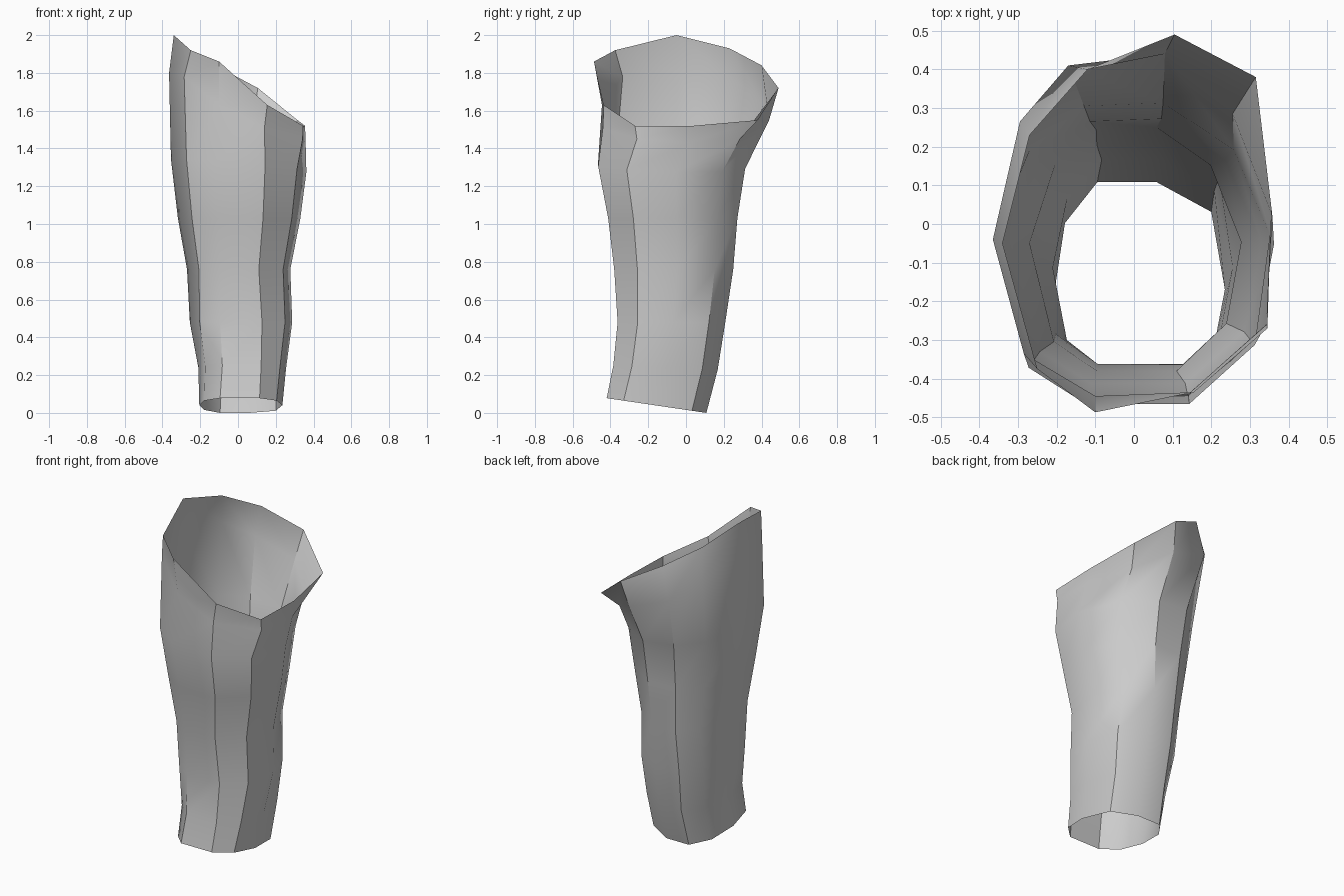
import bpy
from mathutils import Vector

# Ten-sided cross-sections in unit size: cuff (bottom) and thigh (top)
CUFF = [(-1, -.05), (-.88, .6), (-.5, 1), (.2, 1), (.84, .71),
        (1, -.05), (.86, -.66), (.45, -1), (-.5, -1), (-.88, -.66)]
THIGH = [(-1, .05), (-.76, .69), (-.37, .98), (.2, 1), (.71, .69),
         (1, .06), (.86, -.61), (.39, -1), (-.36, -1), (-.77, -.76)]

# Ring sizes: x min, x max, y min, y max, z front, z back, sideways tilt
RINGS = [
    (-.205, .235, -.42, .108, .078, .0, 0),
    (-.210, .255, -.385, .168, .25, .23, 0),
    (-.255, .287, -.362, .208, .48, .48, 0),
    (-.270, .277, -.380, .250, .76, .76, 0),
    (-.318, .330, -.412, .272, 1.03, 1.03, 0),
    (-.355, .362, -.465, .313, 1.32, 1.30, -.035),
]

# Slanted upper ring and flared rim
SHOULDER = [(-.365, -.04, 1.80), (-.295, .265, 1.75), (-.17, .41, 1.64),
            (.08, .44, 1.55), (.255, .285, 1.45), (.358, .02, 1.43),
            (.342, -.26, 1.45), (.14, -.44, 1.51), (-.10, -.445, 1.63),
            (-.285, -.335, 1.78)]
RIM = [(-.34, -.05, 2.0), (-.27, .23, 1.93), (-.12, .40, 1.84),
       (.105, .49, 1.72), (.315, .38, 1.55), (.355, .04, 1.52),
       (.345, -.27, 1.52), (.155, -.435, 1.63), (-.10, -.487, 1.86),
       (-.25, -.375, 1.92)]


def section(ring, t):
    x0, x1, y0, y1, zf, zb, tilt = ring
    points = []
    for a, b in zip(CUFF, THIGH):
        u, v = Vector(a).lerp(Vector(b), t)
        points.append(((x0 + x1) / 2 + u * (x1 - x0) / 2,
                       (y0 + y1) / 2 + v * (y1 - y0) / 2,
                       (zf + zb) / 2 + v * (zb - zf) / 2 + u * tilt))
    return points


# Open sleeve lofted through all rings
loops = [section(r, min(1, i / 3)) for i, r in enumerate(RINGS)] + [SHOULDER, RIM]
n = len(CUFF)
verts = [p for loop in loops for p in loop]
faces = []
for k in range(len(loops) - 1):
    for i in range(n):
        a, b = k * n + i, k * n + (i + 1) % n
        faces.append((b, a, a + n, b + n))

mesh = bpy.data.meshes.new("leg_sleeve")
mesh.from_pydata(verts, [], faces)
mesh.update()
sleeve = bpy.data.objects.new("leg_sleeve", mesh)
bpy.context.collection.objects.link(sleeve)
bpy.context.view_layer.objects.active = sleeve
sleeve.select_set(True)
bpy.ops.object.shade_smooth_by_angle(angle=0.61)
